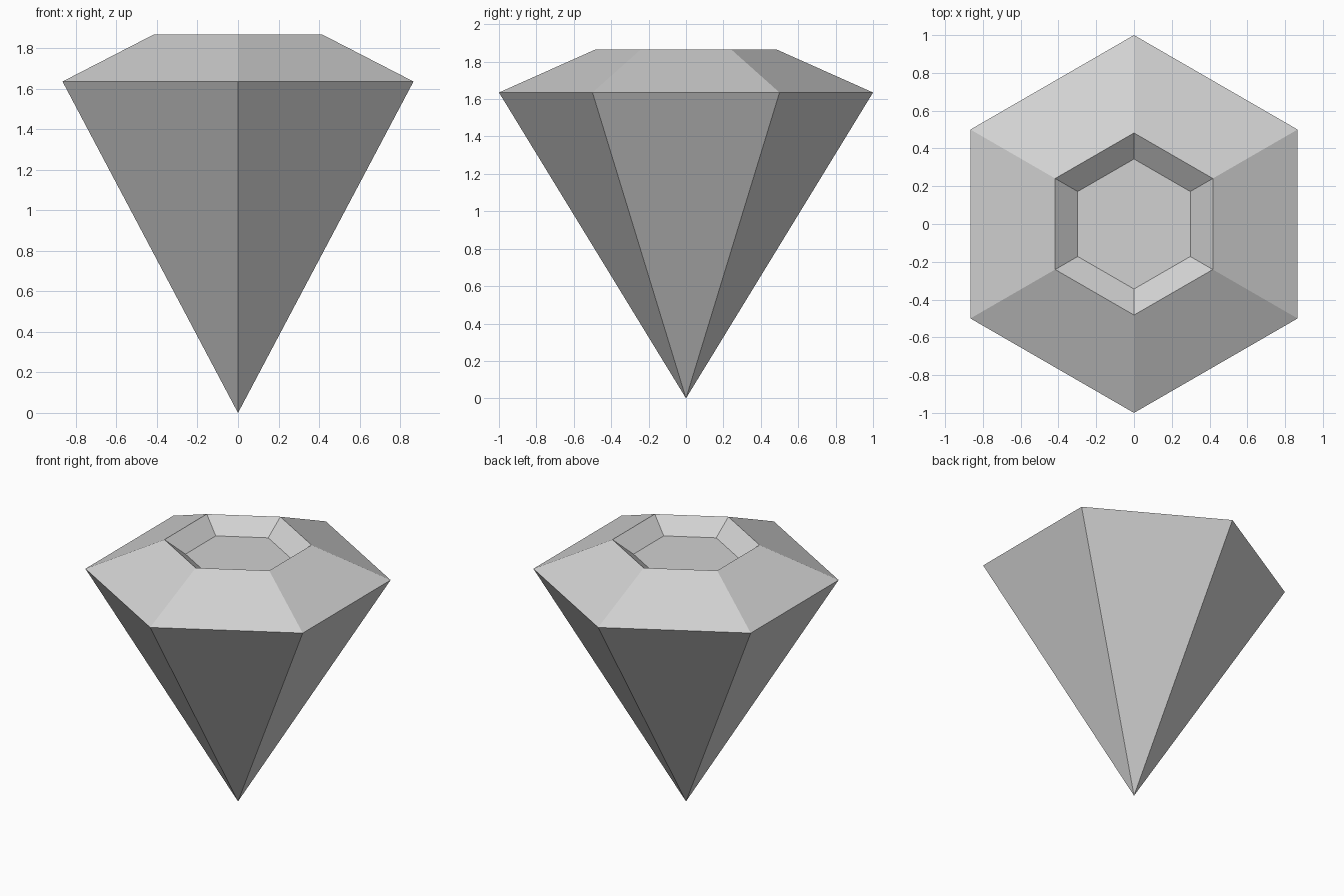
import bpy
import bmesh
from math import sin, cos, pi

SIDES = 6

cube = bpy.data.objects.get("Cube")
if cube:
    bpy.data.objects.remove(cube, do_unlink=True)

# Single stone colour
grey = bpy.data.materials.new("light grey stone")
grey.use_nodes = True
colour = (0.64, 0.64, 0.64, 1)
grey.diffuse_color = colour
grey.node_tree.nodes["Principled BSDF"].inputs["Base Color"].default_value = colour

bm = bmesh.new()


def ring(radius, z):
    """Hexagon with corners pointing to the front and back."""
    angles = [pi / 2 + 2 * pi * i / SIDES for i in range(SIDES)]
    return [bm.verts.new((radius * cos(a), radius * sin(a), z)) for a in angles]


# Girdle, table rim and sunken table floor
tip = bm.verts.new((0, 0, 0))
girdle = ring(1.0, 1.635)
rim = ring(0.482, 1.866)
floor = ring(0.344, 1.767)

# Pavilion facets, crown facets and recess walls
for i in range(SIDES):
    j = (i + 1) % SIDES
    bm.faces.new((tip, girdle[j], girdle[i]))
    for low, high in ((girdle, rim), (rim, floor)):
        bm.faces.new((low[i], low[j], high[j], high[i]))
bm.faces.new(floor)
bmesh.ops.recalc_face_normals(bm, faces=bm.faces)

mesh = bpy.data.meshes.new("cut_gem")
bm.to_mesh(mesh)
bm.free()
mesh.materials.append(grey)
gem = bpy.data.objects.new("cut_gem", mesh)
bpy.context.collection.objects.link(gem)
